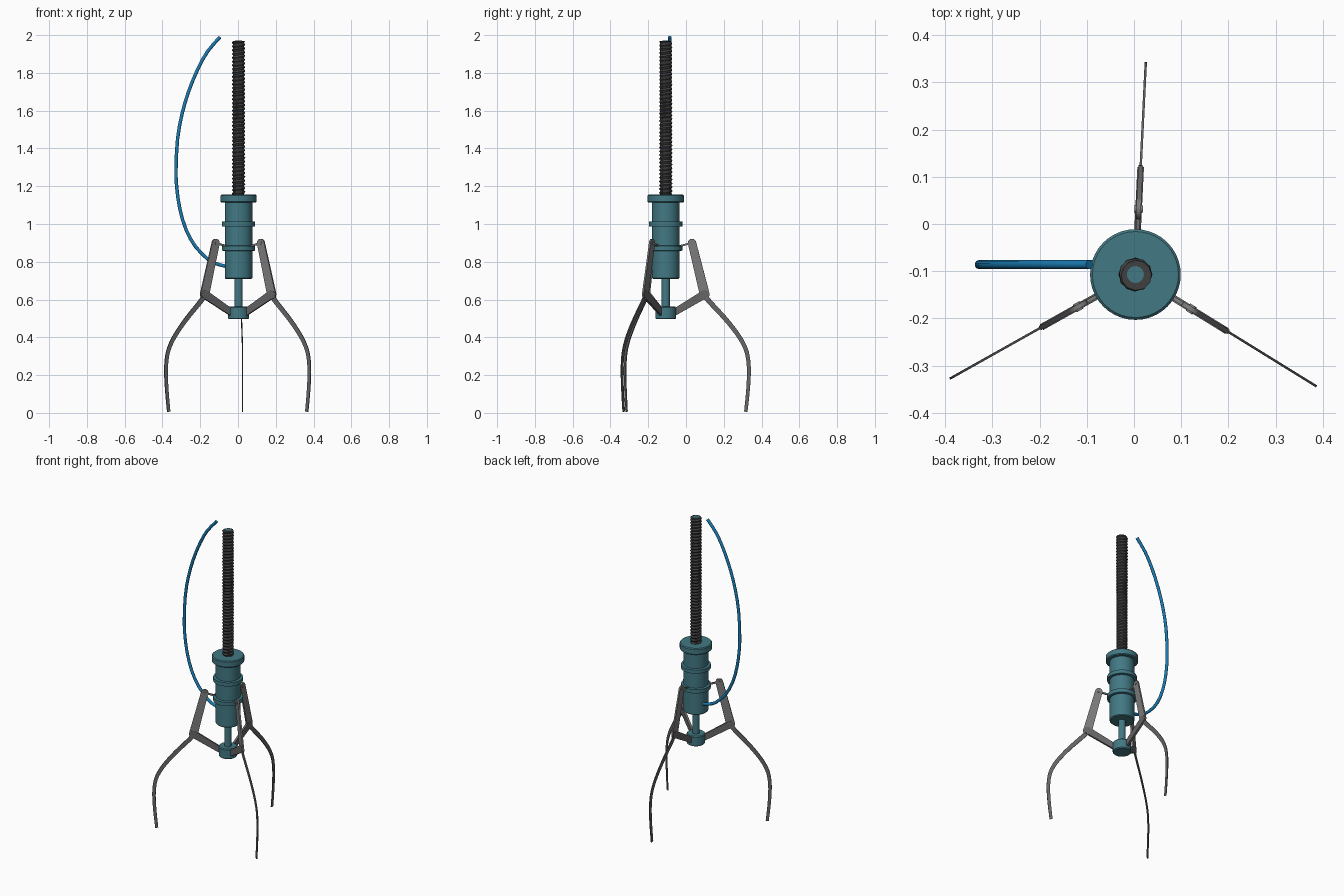
import bpy, math
from mathutils import Matrix, Vector

if "Cube" in bpy.data.objects:
    bpy.data.objects.remove(bpy.data.objects["Cube"])

CX, CY = 0.003, -0.107          # main axis of the claw
ANGLES = (87.2, 209.3, 328.3)   # finger directions


def material(name, rgb):
    m = bpy.data.materials.new(name)
    m.diffuse_color = (*rgb, 1)
    m.use_nodes = True
    m.node_tree.nodes["Principled BSDF"].inputs["Base Color"].default_value = m.diffuse_color
    return m


TEAL = material("teal", (0.055, 0.19, 0.23))
DARK = material("dark_steel", (0.05, 0.05, 0.052))
GREY = material("steel", (0.13, 0.13, 0.135))
LIGHT = material("light_steel", (0.2, 0.2, 0.2))
BLUE = material("blue", (0.01, 0.2, 0.45))


def make(name, verts, faces, mat, smooth=True):
    me = bpy.data.meshes.new(name)
    me.from_pydata([tuple(v) for v in verts], [], faces)
    me.materials.append(mat)
    ob = bpy.data.objects.new(name, me)
    bpy.context.collection.objects.link(ob)
    bpy.ops.object.select_all(action='DESELECT')
    bpy.context.view_layer.objects.active = ob
    ob.select_set(True)
    bpy.ops.object.mode_set(mode='EDIT')
    bpy.ops.mesh.select_all(action='SELECT')
    bpy.ops.mesh.normals_make_consistent(inside=False)
    bpy.ops.object.mode_set(mode='OBJECT')
    if smooth:
        bpy.ops.object.shade_smooth_by_angle(angle=math.radians(35))
    return ob


def lathe(name, profile, mat, n=40):
    """Closed solid of revolution about the main axis."""
    verts, faces = [], []
    for r, z in profile:
        for i in range(n):
            a = 2 * math.pi * i / n
            verts.append((CX + r * math.cos(a), CY + r * math.sin(a), z))
    for k in range(len(profile) - 1):
        for i in range(n):
            j = (i + 1) % n
            faces.append((k * n + i, k * n + j, k * n + n + j, k * n + n + i))
    faces += [tuple(range(n)), tuple(range(len(verts) - n, len(verts)))]
    return make(name, verts, faces, mat)


def plate(name, outline, thick, angle, mat, strip=False):
    """Flat plate with an outline in (radius, height), turned round the axis."""
    m = Matrix.Translation((CX, CY, 0)) @ Matrix.Rotation(math.radians(angle), 4, 'Z')
    n = len(outline)
    verts = [m @ Vector((r, s * thick / 2, z)) for s in (-1, 1) for r, z in outline]
    faces = [(i, (i + 1) % n, n + (i + 1) % n, n + i) for i in range(n)]
    if strip:                    # outline runs down one edge, back up the other
        for b in (0, n):
            faces += [(b + i, b + i + 1, b + n - 2 - i, b + n - 1 - i)
                      for i in range(n // 2 - 1)]
    else:
        faces += [tuple(range(n)), tuple(range(n, 2 * n))]
    return make(name, verts, faces, mat)


def link(p, q, wp, wq, steps=8):
    """Rounded bar outline from p to q with end radii wp and wq."""
    base = math.atan2(q[1] - p[1], q[0] - p[0])
    pts = []
    for c, w, start in ((q, wq, base - math.pi / 2), (p, wp, base + math.pi / 2)):
        for i in range(steps + 1):
            a = start + math.pi * i / steps
            pts.append((c[0] + w * math.cos(a), c[1] + w * math.sin(a)))
    return pts


def spline(pts, sub=4):
    """Catmull-Rom interpolation."""
    P = [Vector(p) for p in pts]
    P = [2 * P[0] - P[1]] + P + [2 * P[-1] - P[-2]]
    out = []
    for i in range(1, len(P) - 2):
        a, b, c, d = P[i - 1:i + 3]
        for k in range(sub):
            t = k / sub
            out.append(0.5 * (2 * b + (c - a) * t + (2 * a - 5 * b + 4 * c - d) * t * t
                              + (3 * b - a - 3 * c + d) * t ** 3))
    return out + [P[-2]]


# actuator body with flange and two collars
lathe("actuator_body", [
    (0.068, 0.71), (0.073, 0.715), (0.073, 0.857), (0.088, 0.859), (0.088, 0.884),
    (0.073, 0.886), (0.073, 0.986), (0.088, 0.988), (0.088, 1.012), (0.073, 1.014),
    (0.073, 1.113), (0.091, 1.113), (0.096, 1.118), (0.096, 1.150), (0.091, 1.155)], TEAL)

# push rod and hub carrying the lower links
lathe("push_rod", [(0.022, 0.53), (0.022, 0.72)], TEAL, 24)
lathe("hub", [(0.050, 0.496), (0.055, 0.501), (0.055, 0.557), (0.050, 0.562)], TEAL, 24)

# threaded rod: helical ridge on a coarse cylinder
N, PITCH, Z0, Z1 = 12, 0.02, 1.15, 1.968
rows = int((Z1 - Z0) / PITCH * 4)
verts, faces = [], []
for k in range(rows + 1):
    z = Z0 + (Z1 - Z0) * k / rows
    for i in range(N):
        ph = (z / PITCH - i / N) % 1
        r = 0.028 + 0.008 * (1 - abs(2 * ph - 1))
        a = 2 * math.pi * i / N
        verts.append((CX + r * math.cos(a), CY + r * math.sin(a), z))
for k in range(rows):
    for i in range(N):
        j = (i + 1) % N
        faces.append((k * N + i, k * N + j, k * N + N + j, k * N + N + i))
faces += [tuple(range(N)), tuple(range(rows * N, rows * N + N))]
make("threaded_rod", verts, faces, DARK, smooth=False)
lathe("rod_core", [(0.018, 1.90), (0.018, 1.971)], TEAL, 20)

# three fingers with their linkages
FINGER = [(0.203, 0.632), (0.222, 0.600), (0.262, 0.556), (0.312, 0.502), (0.359, 0.445),
          (0.400, 0.386), (0.428, 0.325), (0.439, 0.260), (0.440, 0.190), (0.434, 0.100),
          (0.424, 0.006)]
PIVOT, ELBOW = (0.139, 0.900), (0.206, 0.628)
for n, ang in enumerate(ANGLES, 1):
    path = spline(FINGER, 3)
    left, right = [], []
    for i, p in enumerate(path):
        t = (path[min(i + 1, len(path) - 1)] - path[max(i - 1, 0)]).normalized()
        side = Vector((-t.y, t.x)) * (0.014 - 0.005 * i / (len(path) - 1))
        left.append(tuple(p + side))
        right.append(tuple(p - side))
    plate(f"finger_{n}", left + right[::-1], 0.005, ang, GREY, strip=True)
    plate(f"upper_link_{n}", link(PIVOT, ELBOW, 0.022, 0.026), 0.010, ang, LIGHT)
    plate(f"lower_link_{n}", link((0.045, 0.532), ELBOW, 0.018, 0.022), 0.014, ang, GREY)
    plate(f"pivot_pin_{n}", link(PIVOT, (0.1392, 0.900), 0.008, 0.008), 0.018, ang, LIGHT)
    plate(f"pivot_lug_{n}", link((0.070, 0.882), PIVOT, 0.005, 0.005), 0.008, ang, LIGHT)

# supply hose
cu = bpy.data.curves.new("hose", 'CURVE')
cu.dimensions = '3D'
cu.bevel_depth = 0.0095
cu.bevel_resolution = 3
cu.use_fill_caps = True
hose = spline([(-0.095, 1.99), (-0.160, 1.915), (-0.213, 1.82), (-0.262, 1.70), (-0.297, 1.58),
               (-0.320, 1.45), (-0.328, 1.30), (-0.325, 1.20), (-0.308, 1.08), (-0.275, 0.97),
               (-0.225, 0.88), (-0.155, 0.81), (-0.110, 0.788), (-0.060, 0.775)], 2)
sp = cu.splines.new('POLY')
sp.points.add(len(hose) - 1)
for pt, p in zip(sp.points, hose):
    pt.co = (p.x, -0.086, p.y, 1)
    pt.radius = 1
cu.materials.append(BLUE)
bpy.context.collection.objects.link(bpy.data.objects.new("hose", cu))
